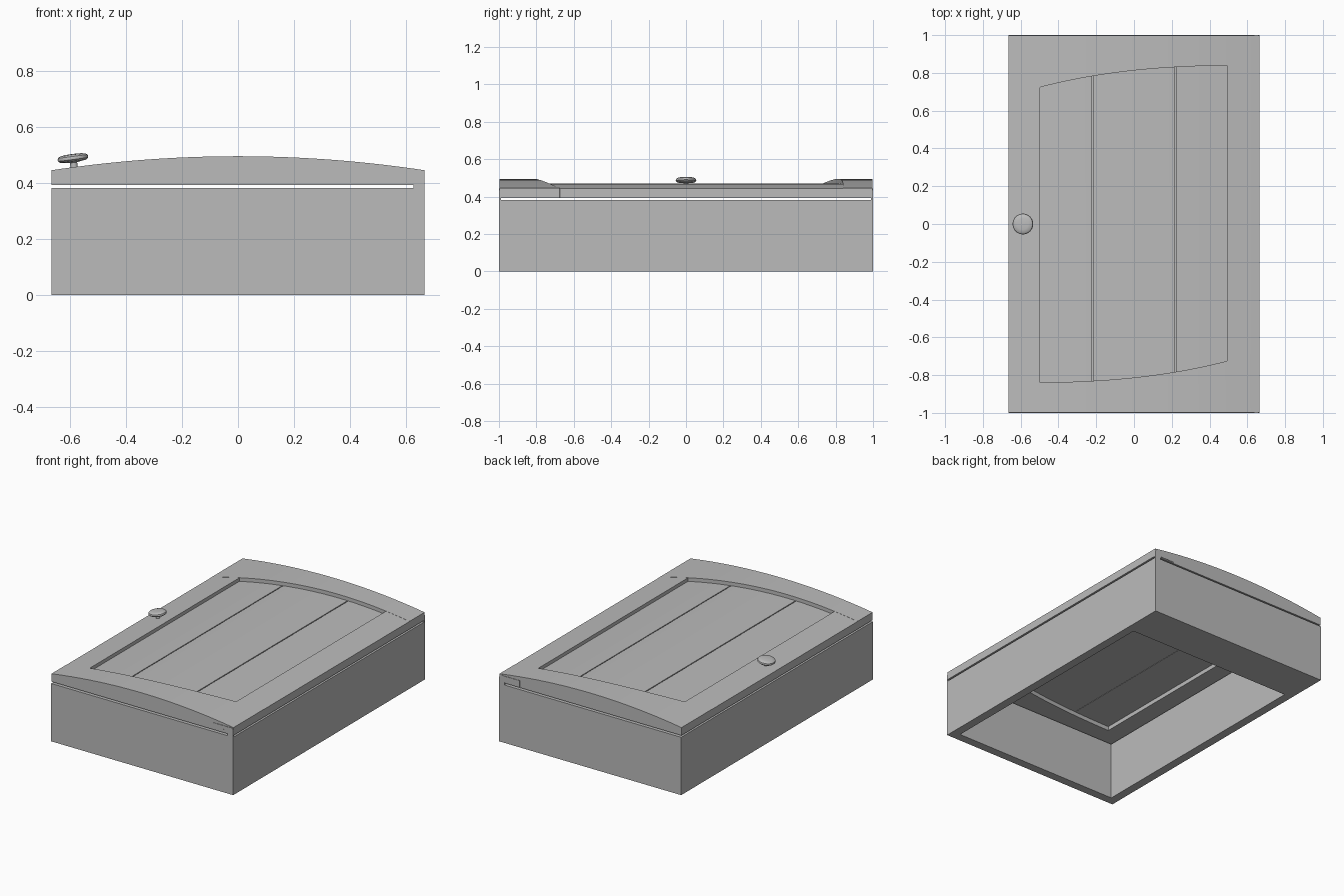
import bpy, bmesh, math
from mathutils import Matrix, Vector

if "Cube" in bpy.data.objects:
    bpy.data.objects.remove(bpy.data.objects["Cube"])

grey = bpy.data.materials.new("painted grey")
grey.diffuse_color = (0.5, 0.5, 0.5, 1)
grey.use_nodes = True
grey.node_tree.nodes["Principled BSDF"].inputs["Base Color"].default_value = grey.diffuse_color

HX, HY = 0.665, 1.0          # half width, half length
BOX_TOP, DOOR_BOTTOM = 0.382, 0.393


def finish(name, bm, smooth=True):
    bmesh.ops.recalc_face_normals(bm, faces=bm.faces)
    me = bpy.data.meshes.new(name)
    bm.to_mesh(me)
    bm.free()
    ob = bpy.data.objects.new(name, me)
    bpy.context.collection.objects.link(ob)
    me.materials.append(grey)
    if smooth:
        bpy.context.view_layer.objects.active = ob
        ob.select_set(True)
        bpy.ops.object.shade_smooth_by_angle(angle=math.radians(30))
        ob.select_set(False)
    return ob


def box(name, x0, x1, y0, y1, z0, z1):
    bm = bmesh.new()
    m = Matrix.Translation(((x0 + x1) / 2, (y0 + y1) / 2, (z0 + z1) / 2))
    m = m @ Matrix.Diagonal((x1 - x0, y1 - y0, z1 - z0, 1))
    bmesh.ops.create_cube(bm, size=1, matrix=m)
    return finish(name, bm, False)


def crown(x):
    """Height of the bowed door face."""
    return 0.495 - 0.05 * (x / HX) ** 2


def arch(x):
    """Inner edge of the top rail, a half arch rising to +x."""
    return 0.84 - 0.165 * ((HX - x) / (2 * HX)) ** 2.6


def loft(name, xs, section):
    """Skin rectangular sections (y0, y1, z0, z1) along x."""
    bm = bmesh.new()
    rings = []
    for x in xs:
        y0, y1, z0, z1 = section(x)
        rings.append([bm.verts.new((x, y, z)) for y, z in
                      ((y0, z0), (y1, z0), (y1, z1), (y0, z1))])
    for a, b in zip(rings, rings[1:]):
        for i in range(4):
            j = (i + 1) % 4
            bm.faces.new((a[i], a[j], b[j], b[i]))
    bm.faces.new(rings[0])
    bm.faces.new(rings[-1])
    return finish(name, bm)


def steps(a, b, n):
    return [a + (b - a) * i / n for i in range(n + 1)]


# cabinet carcass: four walls open at front and back
T = 0.057
bm = bmesh.new()
loops = []
for hx, hy in ((HX, HY), (HX - T, HY - T)):
    for z in (0, BOX_TOP):
        loops.append([bm.verts.new((sx * hx, sy * hy, z))
                      for sx, sy in ((-1, -1), (1, -1), (1, 1), (-1, 1))])
for a, b in ((0, 1), (1, 3), (3, 2), (2, 0)):
    for i in range(4):
        j = (i + 1) % 4
        bm.faces.new((loops[a][i], loops[a][j], loops[b][j], loops[b][i]))
finish("cabinet_walls", bm, False)

# hanging rail across the open back
box("hanging_rail", -HX + T, HX - T, 0.72, HY - T, 0, 0.055)

# arched door rails, the bottom one turned half round
xs = steps(-HX, HX, 36)
loft("top_rail", xs, lambda x: (arch(x), HY - 0.003, DOOR_BOTTOM, crown(x)))
loft("bottom_rail", xs, lambda x: (-HY + 0.003, -arch(-x), DOOR_BOTTOM, crown(x)))

# door stiles, flush with the rails
for name, a, b in (("knob_stile", -HX, -0.497), ("hinge_stile", 0.493, HX)):
    loft(name, steps(a, b, 6),
         lambda x: (-arch(-x), arch(x), DOOR_BOTTOM, crown(x) - 0.001))

# recessed planks with narrow grooves between them
for i, (a, b) in enumerate(((-0.497, -0.224), (-0.218, 0.218), (0.224, 0.493))):
    loft(f"panel_plank_{i + 1}", steps(a, b, 10),
         lambda x: (-arch(-x), arch(x), 0.42, crown(x) - 0.024))
for x in (-0.221, 0.221):
    loft("groove_floor", [x - 0.003, x + 0.003],
         lambda x: (-arch(-x), arch(x), 0.422, crown(x) - 0.034))

# hinges at both ends of the hinge stile
for s, end in ((-1, "front"), (1, "back")):
    y0, y1 = sorted((s * 0.99, s * HY))
    box(f"{end}_hinge_plate", 0.515, 0.645, y0, y1, 0.4, 0.44)
    bm = bmesh.new()
    pts = [(0.625, BOX_TOP - 0.005), (HX, BOX_TOP - 0.005)]
    pts += [(0.645 + 0.02 * math.cos(t), 0.422 + 0.02 * math.sin(t))
            for t in steps(0, math.pi, 12)]
    f = bm.faces.new([bm.verts.new((x, y0, z)) for x, z in pts])
    ext = bmesh.ops.extrude_face_region(bm, geom=[f])
    bmesh.ops.translate(bm, vec=(0, y1 - y0, 0),
                        verts=[v for v in ext["geom"] if isinstance(v, bmesh.types.BMVert)])
    finish(f"{end}_hinge_knuckle", bm)
    for x in (0.548, 0.59):
        bm = bmesh.new()
        bmesh.ops.create_cone(bm, cap_ends=True, segments=16, radius1=0.007,
                              radius2=0.007, depth=0.004,
                              matrix=Matrix.Translation((x, s * 0.9985, 0.42))
                              @ Matrix.Rotation(math.pi / 2, 4, "X"))
        finish(f"{end}_hinge_screw", bm)

# turned knob standing square to the bowed face
profile = [(0, -0.01), (0.013, -0.01), (0.013, 0.016), (0.03, 0.019), (0.047, 0.021),
           (0.054, 0.027), (0.055, 0.032), (0.053, 0.038), (0.046, 0.043),
           (0.03, 0.046), (0, 0.047)]
bm = bmesh.new()
vs = [bm.verts.new((r, 0, z)) for r, z in profile]
es = [bm.edges.new(p) for p in zip(vs, vs[1:])]
bmesh.ops.spin(bm, geom=vs + es, cent=(0, 0, 0), axis=(0, 0, 1),
               angle=2 * math.pi, steps=32)
bmesh.ops.remove_doubles(bm, verts=bm.verts, dist=1e-5)
knob = finish("knob", bm)
knob.location = (-0.584, 0, crown(-0.584))
knob.rotation_euler = (0, -math.atan(0.1 * 0.584 / HX ** 2), 0)
